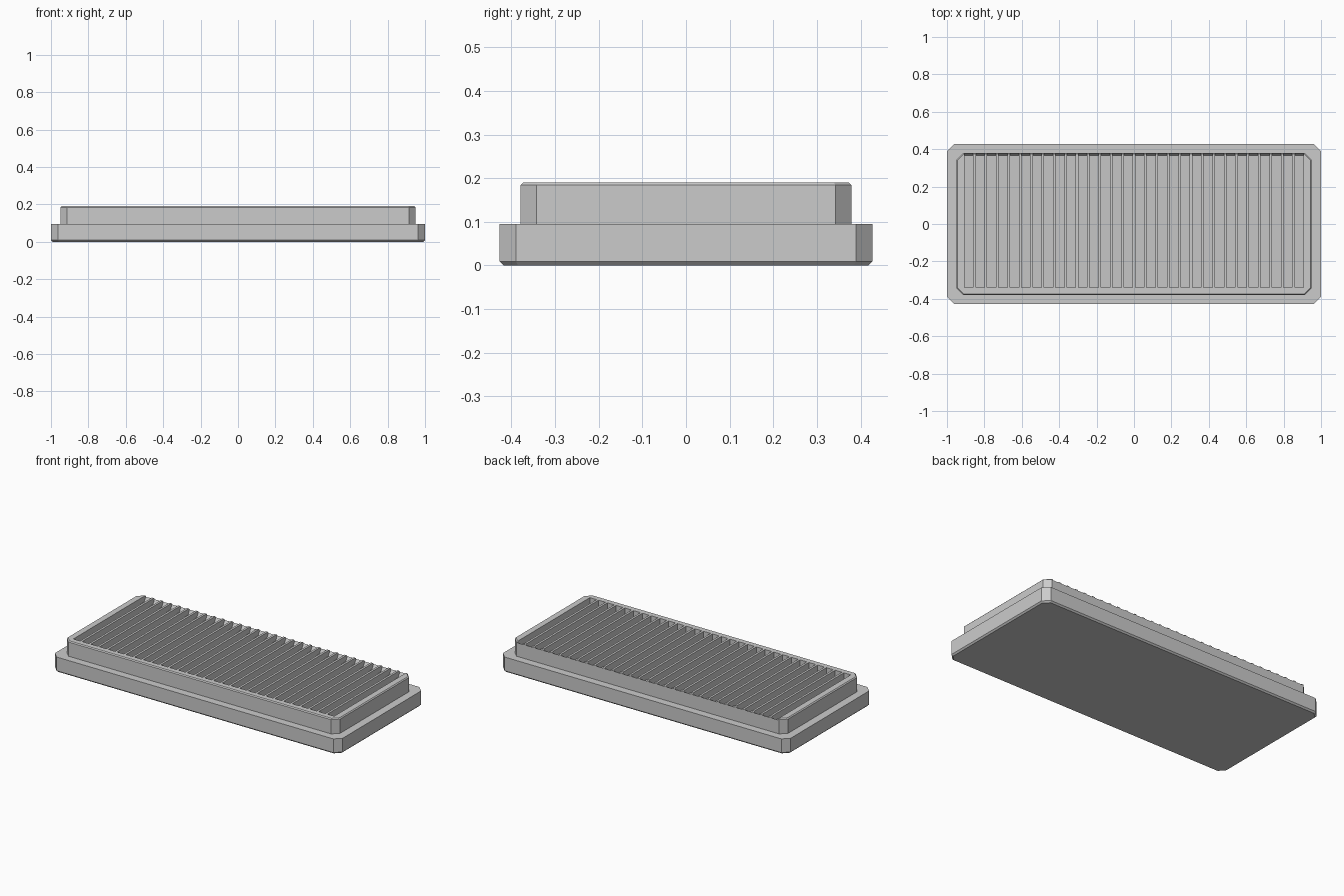
import bpy, bmesh

if "Cube" in bpy.data.objects:
    bpy.data.objects.remove(bpy.data.objects["Cube"])

grey = bpy.data.materials.new("light_grey")
grey.diffuse_color = (0.6, 0.6, 0.6, 1)
grey.use_nodes = True
grey.node_tree.nodes["Principled BSDF"].inputs["Base Color"].default_value = grey.diffuse_color


def make_object(name, bm):
    bmesh.ops.recalc_face_normals(bm, faces=bm.faces)
    mesh = bpy.data.meshes.new(name)
    bm.to_mesh(mesh)
    bm.free()
    mesh.materials.append(grey)
    obj = bpy.data.objects.new(name, mesh)
    bpy.context.collection.objects.link(obj)
    return obj


def clipped_slab(name, hx, hy, corner, levels):
    """Slab with cut corners; levels are (z, inset) rings from bottom to top."""
    bm = bmesh.new()
    rings = []
    for z, inset in levels:
        x, y = hx - inset, hy - inset
        c = corner - inset * 0.586
        outline = [(x, -y + c), (x, y - c), (x - c, y), (-x + c, y),
                   (-x, y - c), (-x, -y + c), (-x + c, -y), (x - c, -y)]
        rings.append([bm.verts.new((px, py, z)) for px, py in outline])
    for a, b in zip(rings, rings[1:]):
        for i in range(8):
            j = (i + 1) % 8
            bm.faces.new((a[i], a[j], b[j], b[i]))
    bm.faces.new(rings[0][::-1])
    bm.faces.new(rings[-1])
    return make_object(name, bm)


# Wide base plate with a chamfered underside
clipped_slab("base_plate", 1.0, 0.427, 0.038, [(0, 0.009), (0.009, 0), (0.095, 0)])

# Raised block with a chamfered top rim
block = clipped_slab("slotted_block", 0.95, 0.379, 0.037,
                     [(0.09, 0), (0.184, 0), (0.19, 0.006)])

# Row of slots: floor rises to the back, short ramp breaks through the rear rim
COUNT, PITCH, WIDTH = 30, 0.0609, 0.047
profile = [(-0.34, 0.105), (0.365, 0.155), (0.40, 0.22), (-0.34, 0.22)]
bm = bmesh.new()
for i in range(COUNT):
    cx = (i - (COUNT - 1) / 2) * PITCH
    left, right = ([bm.verts.new((cx + s * WIDTH / 2, y, z)) for y, z in profile]
                   for s in (-1, 1))
    bm.faces.new(left)
    bm.faces.new(right[::-1])
    for k in range(4):
        n = (k + 1) % 4
        bm.faces.new((left[k], right[k], right[n], left[n]))
cutter = make_object("slot_cutter", bm)
cutter.hide_render = True

cut = block.modifiers.new("slots", 'BOOLEAN')
cut.operation = 'DIFFERENCE'
cut.solver = 'EXACT'
cut.object = cutter

# Bake the slots and drop the cutter
bpy.context.view_layer.objects.active = block
block.select_set(True)
bpy.ops.object.modifier_apply(modifier=cut.name)
bpy.data.objects.remove(cutter)
